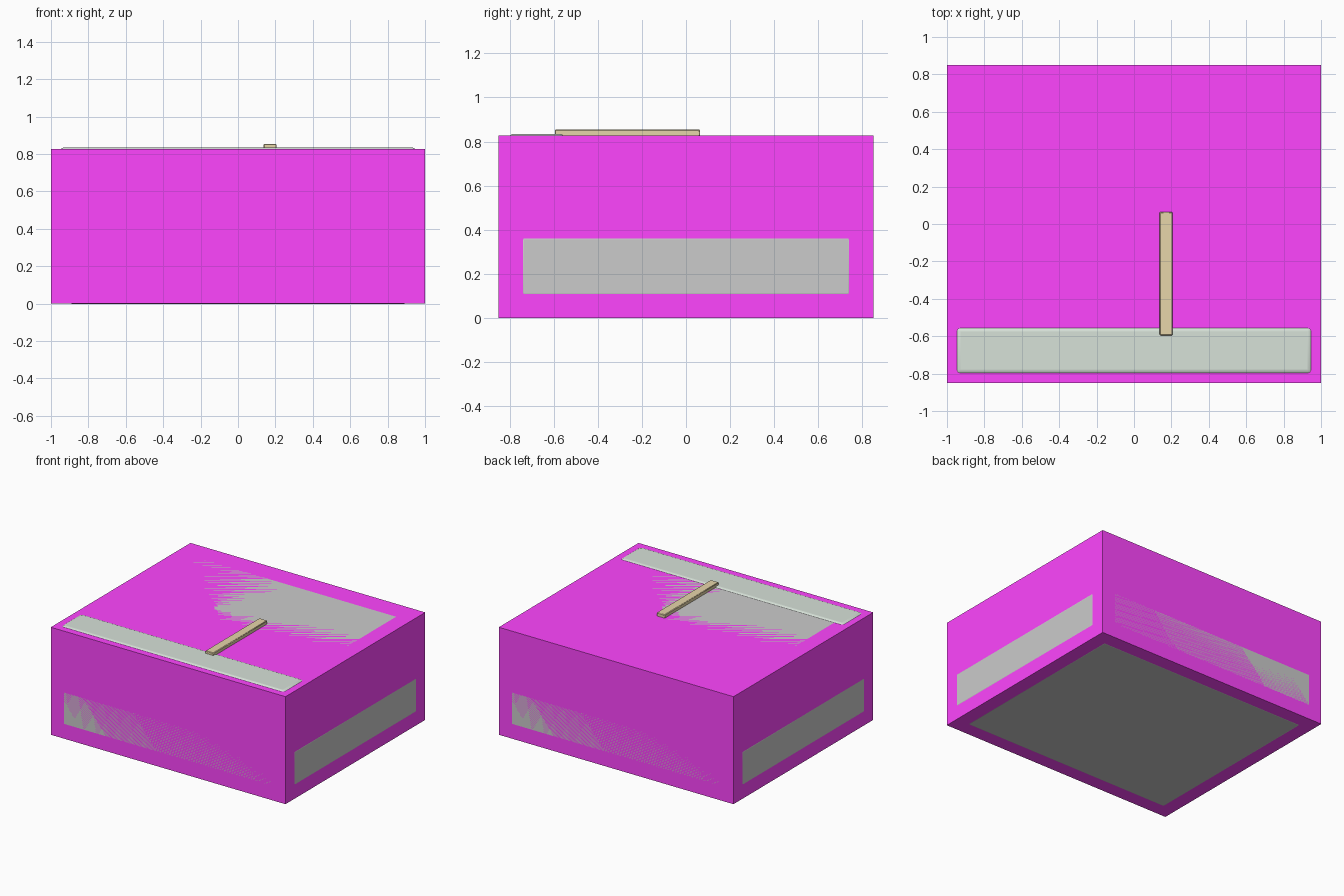
import bpy

if "Cube" in bpy.data.objects:
    bpy.data.objects.remove(bpy.data.objects["Cube"])


def material(name, rgb):
    m = bpy.data.materials.new(name)
    m.diffuse_color = (*rgb, 1)
    m.use_nodes = True
    m.node_tree.nodes["Principled BSDF"].inputs["Base Color"].default_value = m.diffuse_color
    return m


def block(name, x, y, z, mat=None, bevel=0, segments=3):
    """Box given by its (min, max) extents, optionally with rounded edges."""
    ranges = (x, y, z)
    bpy.ops.mesh.primitive_cube_add(size=1, location=[(a + b) / 2 for a, b in ranges])
    ob = bpy.context.object
    ob.name = name
    ob.scale = [b - a for a, b in ranges]
    bpy.ops.object.transform_apply(location=False, rotation=False, scale=True)
    if mat:
        ob.data.materials.append(mat)
    if bevel:
        mod = ob.modifiers.new("rounding", 'BEVEL')
        mod.width = bevel
        mod.segments = segments
        bpy.ops.object.shade_smooth_by_angle()
    return ob


magenta = material("magenta", (1.0, 0.06, 1.0))
sage = material("sage", (0.68, 0.76, 0.69))
wood = material("wood", (0.80, 0.67, 0.40))

# Outer casing
block("outer_casing", (-1, 1), (-0.85, 0.85), (0, 0.828), magenta)

# Rounded inner bodies, flush with the casing so their flat faces show
e = 0.001
block("inner_base", (-1 - e, 1 + e), (-0.85, 0.85), (-e, 0.47), bevel=0.115, segments=4)
block("inner_top", (-0.99, 0.99), (-0.79, 0.79), (0.40, 0.828), bevel=0.115, segments=4)

# Thin rounded strip along the front of the top
strip = block("front_strip", (-0.958, 0.958), (-0.808, -0.545), (0.774, 0.835), sage, bevel=0.03, segments=4)

# Small stick lying on top
block("stick", (0.137, 0.206), (-0.595, 0.064), (0.82, 0.854), wood, bevel=0.004, segments=1)
